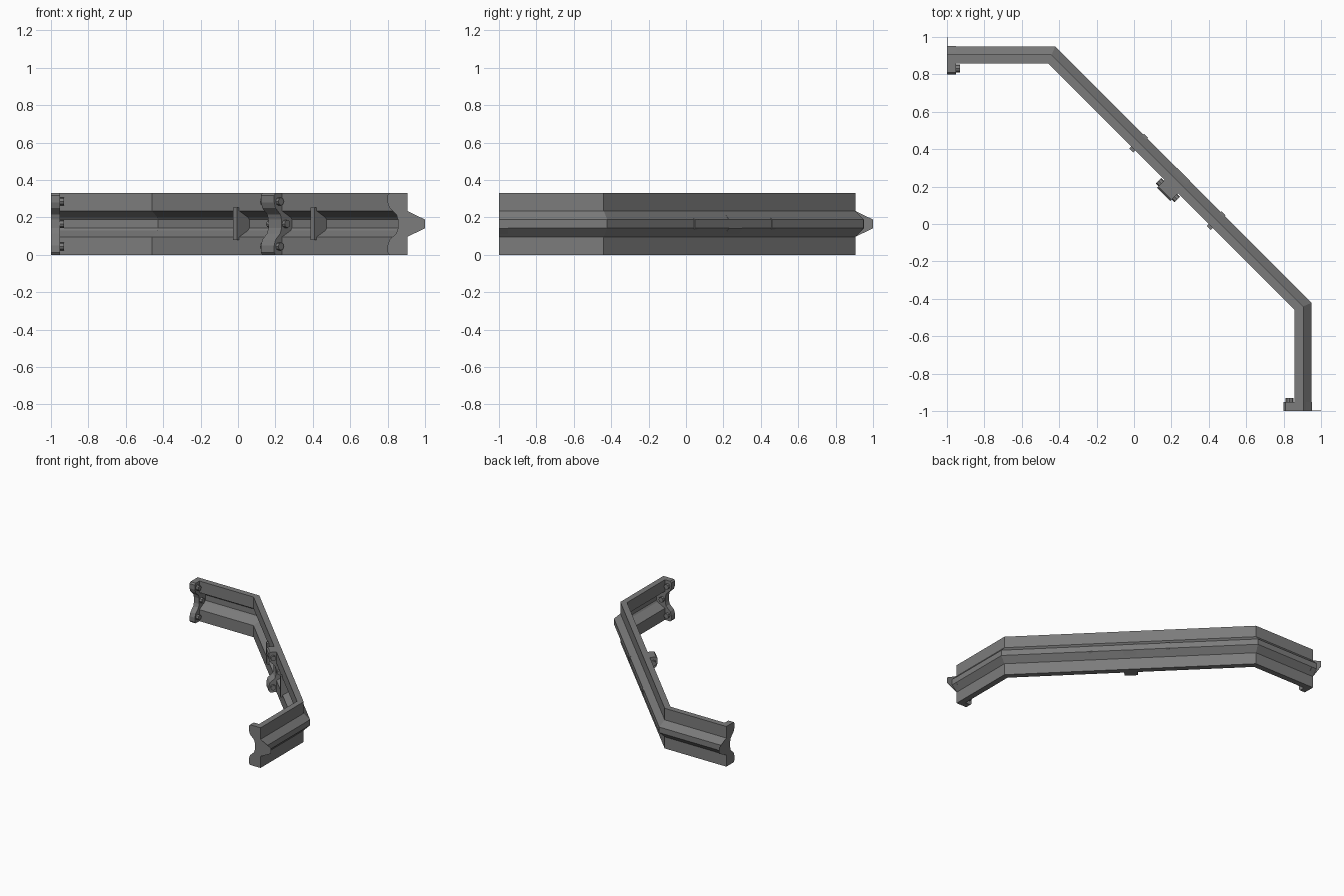
import bpy, bmesh, math
from mathutils import Vector

if "Cube" in bpy.data.objects:
    bpy.data.objects.remove(bpy.data.objects["Cube"])

H = 0.33  # beam height
MID = H / 2

grey = bpy.data.materials.new("steel_grey")
grey.use_nodes = True
grey.diffuse_color = (0.2, 0.2, 0.2, 1)
grey.node_tree.nodes["Principled BSDF"].inputs["Base Color"].default_value = (0.2, 0.2, 0.2, 1)


def mirror_profile(upper):
    """Complete an upper-half (offset, z) profile with its lower half."""
    return upper + [(p, H - z) for p, z in reversed(upper)]


def loft(name, rings):
    """Solid through matching rings of points, capped at both ends."""
    bm = bmesh.new()
    loops = [[bm.verts.new(v) for v in ring] for ring in rings]
    n = len(loops[0])
    for a, b in zip(loops, loops[1:]):
        for i in range(n):
            j = (i + 1) % n
            bm.faces.new((a[i], a[j], b[j], b[i]))
    bm.faces.new(loops[0])
    bm.faces.new(loops[-1])
    bmesh.ops.recalc_face_normals(bm, faces=bm.faces)
    mesh = bpy.data.meshes.new(name)
    bm.to_mesh(mesh)
    bm.free()
    mesh.materials.append(grey)
    obj = bpy.data.objects.new(name, mesh)
    bpy.context.collection.objects.link(obj)
    return obj


class Frame:
    """Local axes on one run of the beam: along it, and outwards from it."""
    def __init__(self, origin, along, out):
        self.origin, self.along, self.out = Vector(origin), Vector(along).normalized(), Vector(out).normalized()

    def at(self, a, p, z):
        return self.origin + self.along * a + self.out * p + Vector((0, 0, z))

    def plate(self, name, profile, a0, a1):
        return loft(name, [[self.at(a, p, z) for p, z in profile] for a in (a0, a1)])

    def bolt(self, name, p, z, a0, a1, radius=0.021):
        ring = [(p + radius * math.cos(t * math.pi / 4), z + radius * math.sin(t * math.pi / 4)) for t in range(8)]
        self.plate(name, ring, a0, a1)


# Ridged beam, mitred at its two corners
outer = [(0.905, H), (0.905, 0.235), (0.95, 0.188)]
inner = [(0.858, H), (0.858, 0.235), (0.925, 0.2), (0.935, 0.188)]
beam_profile = mirror_profile(outer) + list(reversed(mirror_profile(inner)))


def corner(p):
    return -0.44 + (p - 0.905) * math.tan(math.pi / 8)


stations = [lambda p: (-1, p), lambda p: (corner(p), p),
            lambda p: (p, corner(p)), lambda p: (p, -1)]
loft("ridged_beam", [[(*s(p), z) for p, z in beam_profile] for s in stations])

# Support brackets: scalloped on the inside, seated against the ridge
scallop = [(0.855, 0.188), (0.847, 0.215), (0.81, 0.25), (0.8, 0.28), (0.8, 0.318), (0.81, H)]
bracket_profile = mirror_profile(scallop + [(0.904, H), (0.904, 0.235), (0.951, 0.189)])
upper_in = scallop
upper_out = [(0.904, H), (0.904, 0.235), (0.951, 0.189)]
bracket_profile = list(reversed(mirror_profile(list(reversed(upper_in))))) + mirror_profile(upper_out)

tip_profile = mirror_profile([(0.9, 0.237), (1.0, 0.188)])

left_end = Frame((0, -1, 0), (0, 1, 0), (1, 0, 0))
right_end = Frame((-1, 0, 0), (1, 0, 0), (0, 1, 0))
shift = (corner(0.905) + 0.905) / math.sqrt(2) - 0.905
middle = Frame((shift / math.sqrt(2), shift / math.sqrt(2), 0), (1, -1, 0), (1, 1, 0))

bolt_spots = [(0.832, 0.285), (0.88, MID), (0.832, H - 0.285)]
for side, frame in (("left", left_end), ("right", right_end)):
    frame.plate(side + "_end_bracket", bracket_profile, 0, 0.048)
    frame.plate(side + "_end_tip", tip_profile, 0, 0.002)
    for i, (p, z) in enumerate(bolt_spots):
        frame.bolt(f"{side}_end_bolt_{i + 1}", p, z, 0.04, 0.07)

middle.plate("middle_bracket", bracket_profile, -0.05, 0.05)
for i, (p, z) in enumerate(bolt_spots):
    middle.bolt(f"middle_bolt_{i + 1}", p, z, -0.07, 0.07)

# Tapered clips wedged through the ridge
clip_profile = mirror_profile([(0.843, 0.252), (0.86, 0.252), (0.955, 0.188)])
for side, a in (("right", -0.288), ("left", 0.297)):
    middle.plate(side + "_clip", clip_profile, a - 0.015, a + 0.015)
